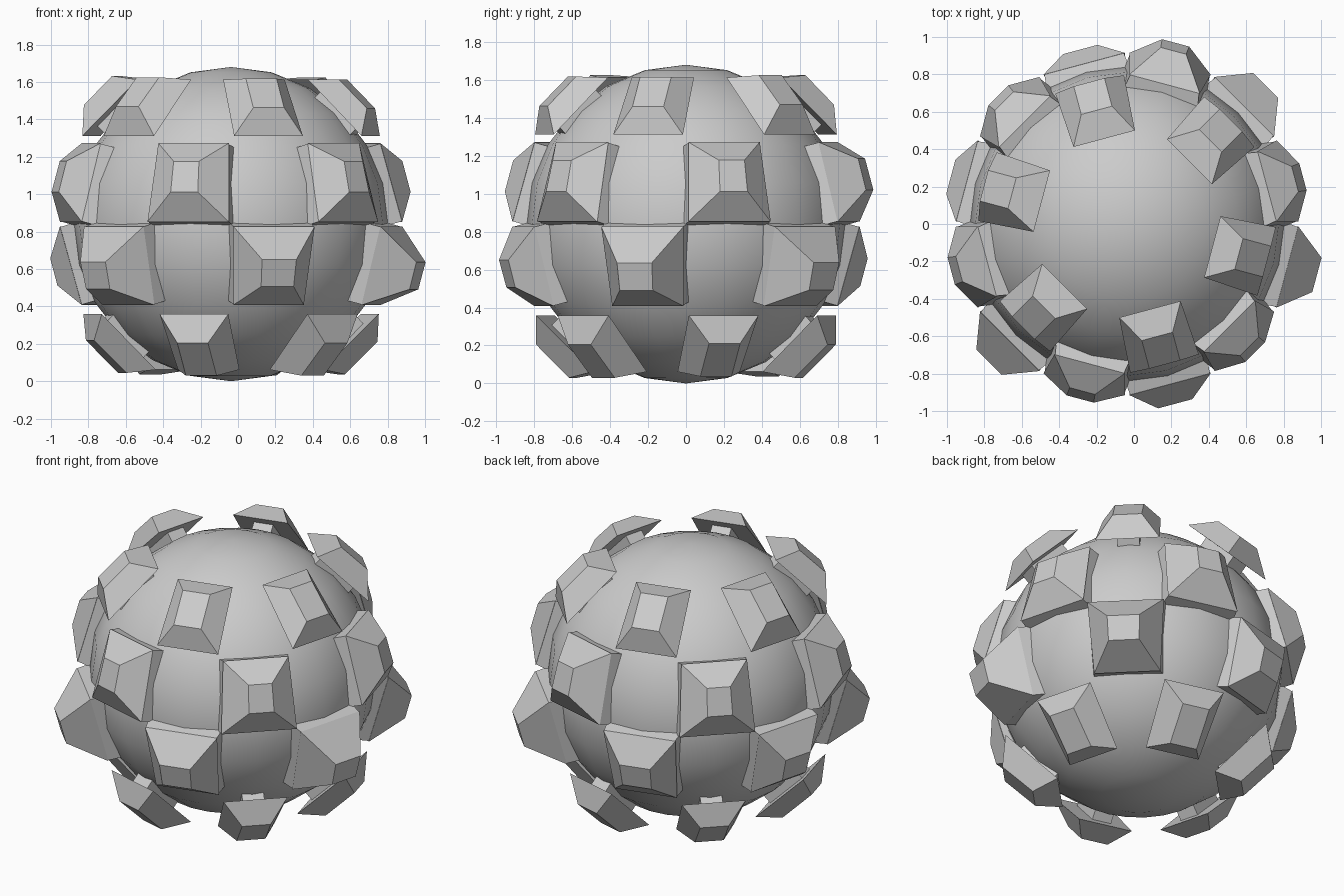
import bpy, bmesh
from math import radians, sin, cos
from mathutils import Vector

if "Cube" in bpy.data.objects:
    bpy.data.objects.remove(bpy.data.objects["Cube"])

CENTRE = Vector((-0.037, 0, 0.84))

# Ball core
bpy.ops.mesh.primitive_uv_sphere_add(segments=24, ring_count=12, radius=0.84, location=CENTRE)
ball = bpy.context.object
ball.name = "ball_core"
bpy.ops.object.shade_smooth()


def frustum(name, az, lat, d0, size0, d1, size1):
    """Tapered block pointing outwards at azimuth az (from the front) and latitude lat.
    Sizes are (width on the equator side, width on the pole side, height)."""
    a, t = radians(az), radians(lat)
    out = Vector((sin(a) * cos(t), -cos(a) * cos(t), sin(t)))
    side = Vector((cos(a), sin(a), 0))
    pole = out.cross(side)
    if pole.z * lat < 0:
        pole = -pole
    bm = bmesh.new()
    rings = []
    for d, (w_eq, w_pole, h) in ((d0, size0), (d1, size1)):
        rings.append([bm.verts.new(CENTRE + out * d + side * (s * w / 2) + pole * (p * h / 2))
                      for s, p, w in ((-1, -1, w_eq), (1, -1, w_eq), (1, 1, w_pole), (-1, 1, w_pole))])
    lo, hi = rings
    bm.faces.new(lo[::-1])
    bm.faces.new(hi)
    for i in range(4):
        j = (i + 1) % 4
        bm.faces.new((lo[i], lo[j], hi[j], hi[i]))
    bmesh.ops.recalc_face_normals(bm, faces=bm.faces)
    me = bpy.data.meshes.new(name)
    bm.to_mesh(me)
    bm.free()
    bpy.context.collection.objects.link(bpy.data.objects.new(name, me))


# Base shapes and supports (foot on the ball, head under the stud)
MID = dict(base=0.86, size=(0.45, 0.39, 0.435), foot=(0.46, 0.41, 0.43), head=(0.44, 0.38, 0.43))
OUTER = dict(base=0.88, size=(0.38, 0.34, 0.425), foot=(0.13, 0.12, 0.28), head=(0.13, 0.12, 0.28))

# Rows: latitude, first azimuth, style, tip size, tip distance of the six studs
rows = [
    (-45.7, 45, OUTER, (0.17, 0.17, 0.25), (1.01, 1.00, 1.01, 1.00, 0.99, 1.01)),
    (-15, 15, MID, (0.19, 0.18, 0.15), (1.01, 1.068, 1.064, 0.98, 0.99, 1.062)),
    (15, 45, MID, (0.15, 0.14, 0.17), (0.98, 0.985, 1.015, 0.985, 0.985, 0.98)),
    (45, 15, OUTER, (0.17, 0.17, 0.22), (0.99, 0.985, 1.00, 1.00, 1.01, 1.00)),
]
for r, (lat, first, style, tip, dists) in enumerate(rows):
    base = style["base"]
    for k, d in enumerate(dists):
        az = first + 60 * k
        frustum(f"stud_row{r + 1}_{k + 1}", az, lat, base, style["size"], d, tip)
        frustum(f"stud_stem_row{r + 1}_{k + 1}", az, lat, 0.77, style["foot"], base + 0.001, style["head"])
